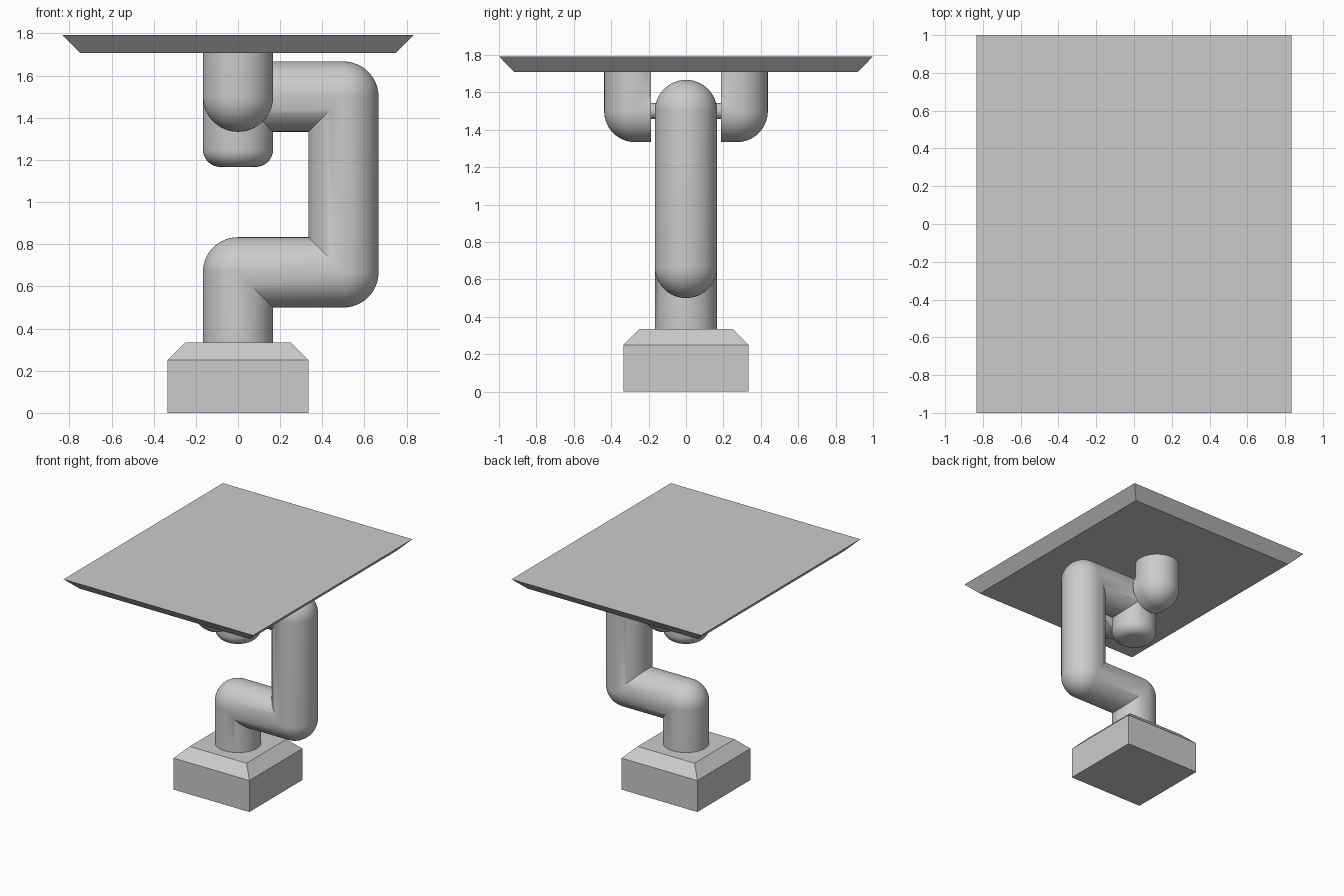
import bpy, bmesh, math
from mathutils import Vector

if "Cube" in bpy.data.objects:
    bpy.data.objects.remove(bpy.data.objects["Cube"])

R = 1 / 6       # tube radius
SIDES = 64
ARC = 14        # steps around each rounded corner


def finish(name, bm, smooth=True):
    bmesh.ops.remove_doubles(bm, verts=bm.verts, dist=1e-5)
    bmesh.ops.recalc_face_normals(bm, faces=bm.faces)
    for f in bm.faces:
        f.smooth = smooth
    me = bpy.data.meshes.new(name)
    bm.to_mesh(me)
    bm.free()
    if smooth:
        me.set_sharp_from_angle(angle=math.radians(35))
    ob = bpy.data.objects.new(name, me)
    bpy.context.collection.objects.link(ob)
    return ob


def loft(rings):
    """Join equal-length closed rings with quads and cap both ends."""
    bm = bmesh.new()
    loops = [[bm.verts.new(p) for p in ring] for ring in rings]
    for a, b in zip(loops, loops[1:]):
        for i in range(len(a)):
            j = (i + 1) % len(a)
            bm.faces.new((a[i], a[j], b[j], b[i]))
    bm.faces.new(loops[0])
    bm.faces.new(loops[-1])
    return bm


def elbow_tube(path, n, end_fillet=0.0):
    """Planar tube with right-angle turns: ball outside, mitre inside."""
    path, n = [Vector(p) for p in path], Vector(n)
    dirs = [(q - p).normalized() for p, q in zip(path, path[1:])]
    circle = [(R * math.cos(2 * math.pi * k / SIDES),
               R * math.sin(2 * math.pi * k / SIDES)) for k in range(SIDES)]

    def flat(c, a, scale=1.0):
        left = n.cross(a)
        return [c + (n * s + left * e) * scale for s, e in circle]

    rings = [flat(path[0], dirs[0])]
    for c, a, b in zip(path[1:-1], dirs, dirs[1:]):
        turn = 1 if n.cross(a).dot(b) > 0 else -1
        for step in range(ARC + 1):
            t = math.pi / 2 * step / ARC
            ring = []
            for s, e in circle:
                d = e * turn
                off = (b - a) if d > 0 else b * math.cos(t) - a * math.sin(t)
                ring.append(c + n * s + off * d)
            rings.append(ring)
    rings.append(flat(path[-1], dirs[-1]))
    if end_fillet:
        for i in range(1, 9):
            t = math.pi / 2 * i / 8
            rad = R - end_fillet * (1 - math.cos(t))
            rings.append(flat(path[-1] + dirs[-1] * end_fillet * math.sin(t),
                              dirs[-1], rad / R))
    return loft(rings)


def rect(hx, hy, z):
    return [(-hx, -hy, z), (hx, -hy, z), (hx, hy, z), (-hx, hy, z)]


# Chamfered base block
finish("base", loft([rect(1/3, 1/3, 0), rect(1/3, 1/3, 0.25),
                     rect(0.25, 0.25, 1/3)]), smooth=False)

# Table top, wider at its upper face
finish("table_top", loft([rect(0.75, 0.917, 1.708),
                          rect(0.833, 1.0, 1.792)]), smooth=False)

# Bent support arm ending in a hanging, rounded stub
finish("arm", elbow_tube([(0, 0, 1/3), (0, 0, 2/3), (0.5, 0, 2/3),
                          (0.5, 0, 1.5), (0, 0, 1.5), (0, 0, 1.25)],
                         (0, 1, 0), 1/12))

# Bracket under the table: elbow cut flat on its inner side, mirrored
bm = elbow_tube([(0, 0.05, 1.5), (0, 0.271, 1.5), (0, 0.271, 1.708)], (1, 0, 0))
bmesh.ops.remove_doubles(bm, verts=bm.verts, dist=1e-5)
cut = bmesh.ops.bisect_plane(bm, geom=bm.verts[:] + bm.edges[:] + bm.faces[:],
                             plane_co=(0, 0.1875, 0), plane_no=(0, 1, 0),
                             clear_inner=True)
bmesh.ops.holes_fill(bm, edges=[e for e in bm.edges if e.is_boundary], sides=0)
brackets = finish("table_brackets", bm)
mirror = brackets.modifiers.new("mirror", 'MIRROR')
mirror.use_axis = (False, True, False)

# Hinge pin through the arm and both brackets
bm = loft([[(0.0417 * math.cos(2 * math.pi * k / 32), y,
             1.5 + 0.0417 * math.sin(2 * math.pi * k / 32))
            for k in range(32)] for y in (-0.19, 0.19)])
finish("hinge_pin", bm)
